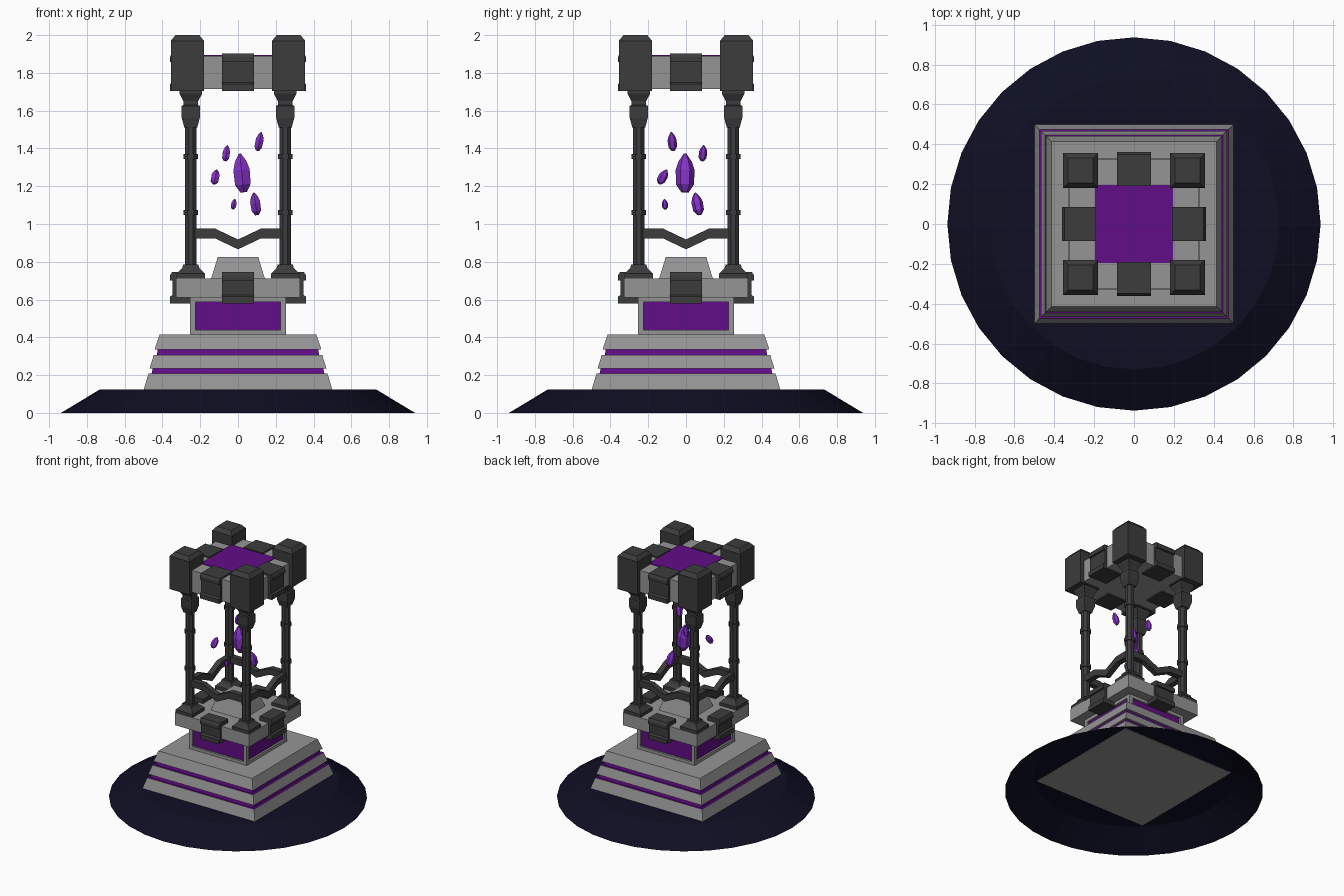
import bpy, bmesh, math
from mathutils import Vector, Matrix

if "Cube" in bpy.data.objects:
    bpy.data.objects.remove(bpy.data.objects["Cube"])


def material(name, rgb):
    m = bpy.data.materials.new(name)
    m.diffuse_color = (*rgb, 1)
    m.use_nodes = True
    m.node_tree.nodes["Principled BSDF"].inputs["Base Color"].default_value = m.diffuse_color
    return m


STONE = material("grey_stone", (0.30, 0.30, 0.30))
IRON = material("dark_iron", (0.045, 0.045, 0.045))
GLOW = material("deep_purple", (0.12, 0.004, 0.24))
GEM = material("crystal_violet", (0.24, 0.03, 0.58))
EARTH = material("night_blue", (0.0045, 0.0045, 0.017))


def finish(name, bm, mats):
    me = bpy.data.meshes.new(name)
    bm.to_mesh(me)
    bm.free()
    for m in mats:
        me.materials.append(m)
    ob = bpy.data.objects.new(name, me)
    bpy.context.collection.objects.link(ob)
    return ob


def loft(name, rings, mats, n=4, at=(0, 0), band_mat=None, bottom=True, place=None):
    """Stack n-sided rings (radius, z); for squares the radius is the half width."""
    bm = bmesh.new()
    k, rot = (math.sqrt(2), math.pi / 4) if n == 4 else (1, 0 if n > 8 else math.pi / n)
    loops = [[bm.verts.new((at[0] + r * k * math.cos(rot + i * math.tau / n),
                            at[1] + r * k * math.sin(rot + i * math.tau / n), z))
              for i in range(n)] for r, z in rings]
    for b, (lo, hi) in enumerate(zip(loops, loops[1:])):
        for i in range(n):
            j = (i + 1) % n
            f = bm.faces.new((lo[i], lo[j], hi[j], hi[i]))
            f.material_index = band_mat[b] if band_mat else 0
    bm.faces.new(loops[-1])
    if bottom:
        bm.faces.new(loops[0][::-1])
    if place:
        bm.transform(place)
    return finish(name, bm, mats)


def extrude(name, profile, width, mat, angle):
    """Extrude an (outward, z) profile across its width, then turn it about z."""
    bm = bmesh.new()
    a = [bm.verts.new((-width, -o, z)) for o, z in profile]
    b = [bm.verts.new((width, -o, z)) for o, z in profile]
    bm.faces.new(a)
    bm.faces.new(b[::-1])
    for i in range(len(a)):
        j = (i + 1) % len(a)
        bm.faces.new((a[i], b[i], b[j], a[j]))
    bmesh.ops.recalc_face_normals(bm, faces=bm.faces)
    bm.transform(Matrix.Rotation(angle, 4, 'Z'))
    return finish(name, bm, [mat])


# Round ground mound, open underneath
loft("ground_mound", [(0.937, 0), (0.73, 0.125)], [EARTH], n=32, bottom=False)

# Stepped plinth with purple grooves
loft("stepped_plinth",
     [(0.50, 0.12), (0.474, 0.208), (0.457, 0.208), (0.452, 0.236), (0.468, 0.236),
      (0.446, 0.306), (0.430, 0.306), (0.425, 0.336), (0.441, 0.336), (0.415, 0.416)],
     [STONE, GLOW], band_mat=[0, 1, 1, 0, 0, 1, 1, 0, 0])

# Neck block with a recessed purple panel on each side
neck = loft("neck_block", [(0.255, 0.41), (0.255, 0.617)], [STONE, GLOW])
bm = bmesh.new()
bm.from_mesh(neck.data)
sides = [f for f in bm.faces if abs(f.normal.z) < 0.5]
bmesh.ops.inset_individual(bm, faces=sides, thickness=0.042)
bmesh.ops.inset_individual(bm, faces=sides, thickness=0.0, depth=-0.015)
for f in sides:
    f.material_index = 1
bm.to_mesh(neck.data)
bm.free()

# Slab and small pedestal
loft("slab", [(0.328, 0.612), (0.345, 0.625), (0.345, 0.712)][:1] + [(0.328, 0.712)], [STONE])
loft("pedestal", [(0.142, 0.712), (0.107, 0.826)], [STONE])

# Top canopy with purple plate
loft("canopy", [(0.325, 1.715), (0.325, 1.89)], [STONE])
loft("canopy_plate", [(0.195, 1.888), (0.195, 1.895)], [GLOW])


# Clamps gripping the slab and canopy on all four sides
def clamp_profile(inner, z0, z1):
    return [(inner, z0), (0.36, z0), (0.36, z0 + 0.035), (0.346, z0 + 0.045),
            (0.346, z1 - 0.045), (0.361, z1 - 0.045), (0.361, z1 - 0.02),
            (0.35, z1), (inner, z1)]


# Sagging brace between neighbouring columns
brace = [(-0.25, 0.975), (-0.12, 0.975), (0, 0.918), (0.12, 0.975), (0.25, 0.975)]
for s in range(4):
    angle = s * math.pi / 2
    extrude("slab_clamp", clamp_profile(0.25, 0.58, 0.745), 0.085, IRON, angle)
    extrude("canopy_clamp", clamp_profile(0.19, 1.705, 1.903), 0.085, IRON, angle)
    outline = brace + [(x, z - 0.052) for x, z in reversed(brace)]
    ob = extrude("brace", outline, 0.022, IRON, 0)
    ob.data.transform(Matrix.Rotation(angle, 4, 'Z') @ Matrix.Translation((0.25, 0, 0)))

# Four columns with feet, rings, capitals and corner caps
for sx in (-1, 1):
    for sy in (-1, 1):
        at = (sx * 0.25, sy * 0.25)
        loft("column_foot", [(0.075, 0.71), (0.075, 0.737), (0.045, 0.768), (0.04, 0.785)],
             [IRON], at=at)
        loft("column_shaft", [(0.034, 0.74), (0.034, 1.56)], [IRON], n=8, at=at)
        for z in (1.06, 1.357):
            loft("column_ring", [(0.042, z - 0.013), (0.042, z + 0.013)], [IRON], n=8, at=at)
        loft("capital", [(0.034, 1.51), (0.048, 1.562), (0.048, 1.625), (0.039, 1.63),
                         (0.039, 1.65), (0.06, 1.69), (0.06, 1.71)], [IRON], at=at)
        loft("corner_cap", [(0.088, 1.705), (0.088, 1.97), (0.063, 2.0)], [IRON],
             at=(sx * 0.268, sy * 0.268))

# Floating crystals: x, y, z, height, radius, tilt in x, tilt in y
for x, y, z, h, r, tx, ty in [(0.02, -0.005, 1.27, 0.205, 0.05, 0, -0.1),
                              (0.113, -0.073, 1.437, 0.10, 0.024, 0.1, 0.2),
                              (-0.062, 0.09, 1.375, 0.085, 0.022, -0.1, 0.15),
                              (-0.12, -0.122, 1.25, 0.085, 0.024, -0.5, 0.2),
                              (0.092, 0.06, 1.107, 0.12, 0.03, 0.2, -0.15),
                              (-0.022, -0.112, 1.105, 0.055, 0.016, 0.1, 0.2)]:
    place = Matrix.Translation((x, y, z)) @ Matrix.Rotation(ty, 4, 'Y') @ Matrix.Rotation(tx, 4, 'X')
    loft("crystal", [(r * 0.4, -h * 0.5), (r * 0.95, -h * 0.3), (r, h * 0.08),
                     (r * 0.7, h * 0.3), (r * 0.15, h * 0.5)], [GEM], n=6, place=place)
